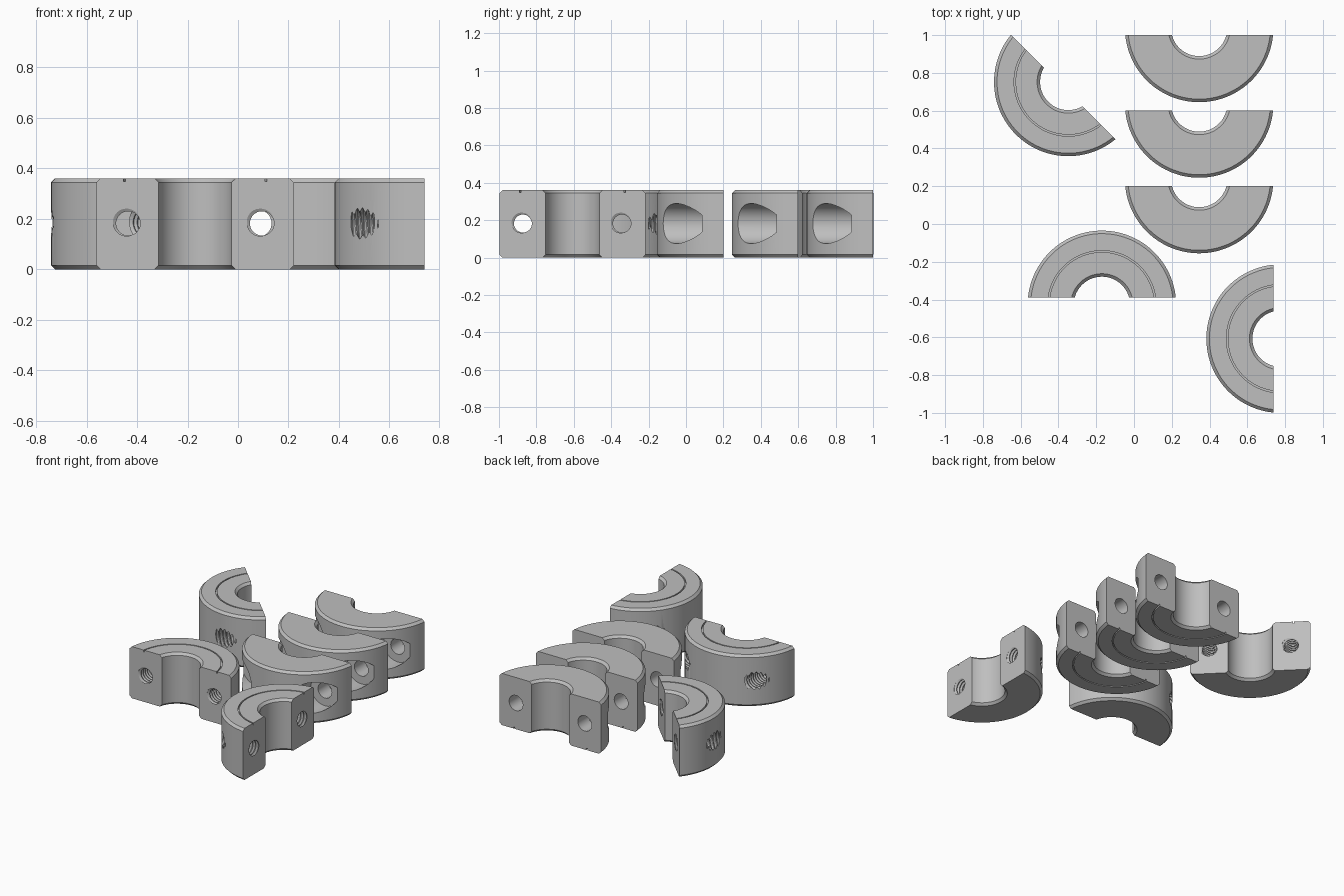
import bpy, bmesh, math
from mathutils import Matrix

if "Cube" in bpy.data.objects:
    bpy.data.objects.remove(bpy.data.objects["Cube"])

R_OUT, R_BORE, HEIGHT = 0.393, 0.149, 0.36
CHAMFER, GAP = 0.016, 0.038            # edge chamfer, bore centre to split face
HOLE_X, HOLE_Z = 0.265, 0.182          # screw axis
GROOVE_R, GROOVE_W, GROOVE_D = 0.283, 0.004, 0.012

steel = bpy.data.materials.new("grey steel")
steel.diffuse_color = (0.52, 0.52, 0.52, 1)
steel.use_nodes = True
steel.node_tree.nodes["Principled BSDF"].inputs["Base Color"].default_value = steel.diffuse_color


def make_object(name, bm):
    bmesh.ops.recalc_face_normals(bm, faces=bm.faces[:])
    mesh = bpy.data.meshes.new(name)
    bm.to_mesh(mesh)
    bm.free()
    mesh.materials.append(steel)
    obj = bpy.data.objects.new(name, mesh)
    bpy.context.collection.objects.link(obj)
    return obj


def half_ring(name, groove_on_top):
    """Chamfered ring with one grooved face, split just off its centre."""
    c, h = CHAMFER, HEIGHT
    profile = [(R_BORE, c), (R_BORE + c, 0), (R_OUT - c, 0), (R_OUT, c),
               (R_OUT, h - c), (R_OUT - c, h),
               (GROOVE_R + GROOVE_W, h), (GROOVE_R + GROOVE_W, h - GROOVE_D),
               (GROOVE_R - GROOVE_W, h - GROOVE_D), (GROOVE_R - GROOVE_W, h),
               (R_BORE + c, h), (R_BORE, h - c)]
    if not groove_on_top:
        profile = [(r, h - z) for r, z in profile]
    bm = bmesh.new()
    n = 128
    rings = []
    for i in range(n):
        a = 2 * math.pi * (i + 0.5) / n
        rings.append([bm.verts.new((r * math.cos(a), r * math.sin(a), z)) for r, z in profile])
    m = len(profile)
    for i in range(n):
        p, q = rings[i], rings[(i + 1) % n]
        for k in range(m):
            bm.faces.new((p[k], q[k], q[(k + 1) % m], p[(k + 1) % m]))
    bmesh.ops.bisect_plane(bm, geom=bm.verts[:] + bm.edges[:] + bm.faces[:],
                           plane_co=(0, GAP, 0), plane_no=(0, 1, 0), clear_inner=True)
    bmesh.ops.edgeloop_fill(bm, edges=[e for e in bm.edges if e.is_boundary])
    return make_object(name, bm)


def cylinder_cutter(x, radius, y0, y1):
    bm = bmesh.new()
    place = Matrix.Translation((x, (y0 + y1) / 2, HOLE_Z)) @ Matrix.Rotation(math.pi / 2, 4, 'X')
    bmesh.ops.create_cone(bm, cap_ends=True, segments=48, radius1=radius, radius2=radius,
                          depth=y1 - y0, matrix=place)
    return make_object("hole_cutter", bm)


def thread_cutter(x, minor=0.048, major=0.062, pitch=0.0225):
    """Helical screw solid along y, following the thread so its crests stay crisp."""
    bm = bmesh.new()
    n, radii = 32, (minor, minor, major, major)
    steps = (0.0, 0.2, 0.55, 0.65)
    rows = 4 * 22
    y0 = GAP - 3 * pitch
    grid = []
    for j in range(n):
        a = 2 * math.pi * j / n
        count = rows + 5 if j == 0 else rows + 1
        grid.append([bm.verts.new((x + radii[k % 4] * math.cos(a),
                                   y0 + pitch * (k // 4 + steps[k % 4] + j / n),
                                   HOLE_Z + radii[k % 4] * math.sin(a)))
                     for k in range(count)])
    for j in range(n):
        shift = 4 if j == n - 1 else 0         # one turn on at the seam
        p, q = grid[j], grid[(j + 1) % n]
        for k in range(rows):
            bm.faces.new((p[k], q[k + shift], q[k + 1 + shift], p[k + 1]))
    for k in (0, rows):                        # stepped end caps
        loop = [grid[j][k] for j in range(n)] + [grid[0][k + s] for s in (4, 3, 2, 1)]
        centre = bm.verts.new((x, sum(v.co.y for v in loop) / len(loop), HOLE_Z))
        for i in range(len(loop)):
            bm.faces.new((loop[i], loop[(i + 1) % len(loop)], centre))
    return make_object("thread_cutter", bm)


def cut(obj, cutters):
    bpy.ops.object.select_all(action='DESELECT')
    bpy.context.view_layer.objects.active = obj
    obj.select_set(True)
    for cutter in cutters:
        cutter.hide_render = True
        mod = obj.modifiers.new("cut", 'BOOLEAN')
        mod.operation, mod.solver, mod.object = 'DIFFERENCE', 'EXACT', cutter
        bpy.ops.object.modifier_apply(modifier=mod.name)
        bpy.data.objects.remove(cutter)
    bpy.ops.object.shade_smooth_by_angle(angle=math.radians(25))


def place(obj, x, y, degrees):
    obj.location = (x, y, 0)
    obj.rotation_euler.z = math.radians(degrees)


def place_copies(first, spots):
    for i, spot in enumerate(spots):
        obj = first
        if i:
            obj = first.copy()
            bpy.context.collection.objects.link(obj)
        place(obj, *spot)


# Threaded collar halves: tapped through, groove on top
threaded = half_ring("threaded_collar_half", True)
cut(threaded, [thread_cutter(s * HOLE_X) for s in (-1, 1)])
place_copies(threaded, [(-0.17, -0.428, 0), (0.776, -0.607, 90), (-0.348, 0.752, 135)])

# Counterbored collar halves: clearance hole and screw head pocket, groove below
bored = half_ring("counterbored_collar_half", False)
cutters = []
for s in (-1, 1):
    cutters.append(cylinder_cutter(s * HOLE_X, 0.107, 0.153, 0.5))
    cutters.append(cylinder_cutter(s * HOLE_X, 0.053, -0.1, 0.45))
cut(bored, cutters)
place_copies(bored, [(0.345, y, 180) for y in (1.038, 0.638, 0.238)])
